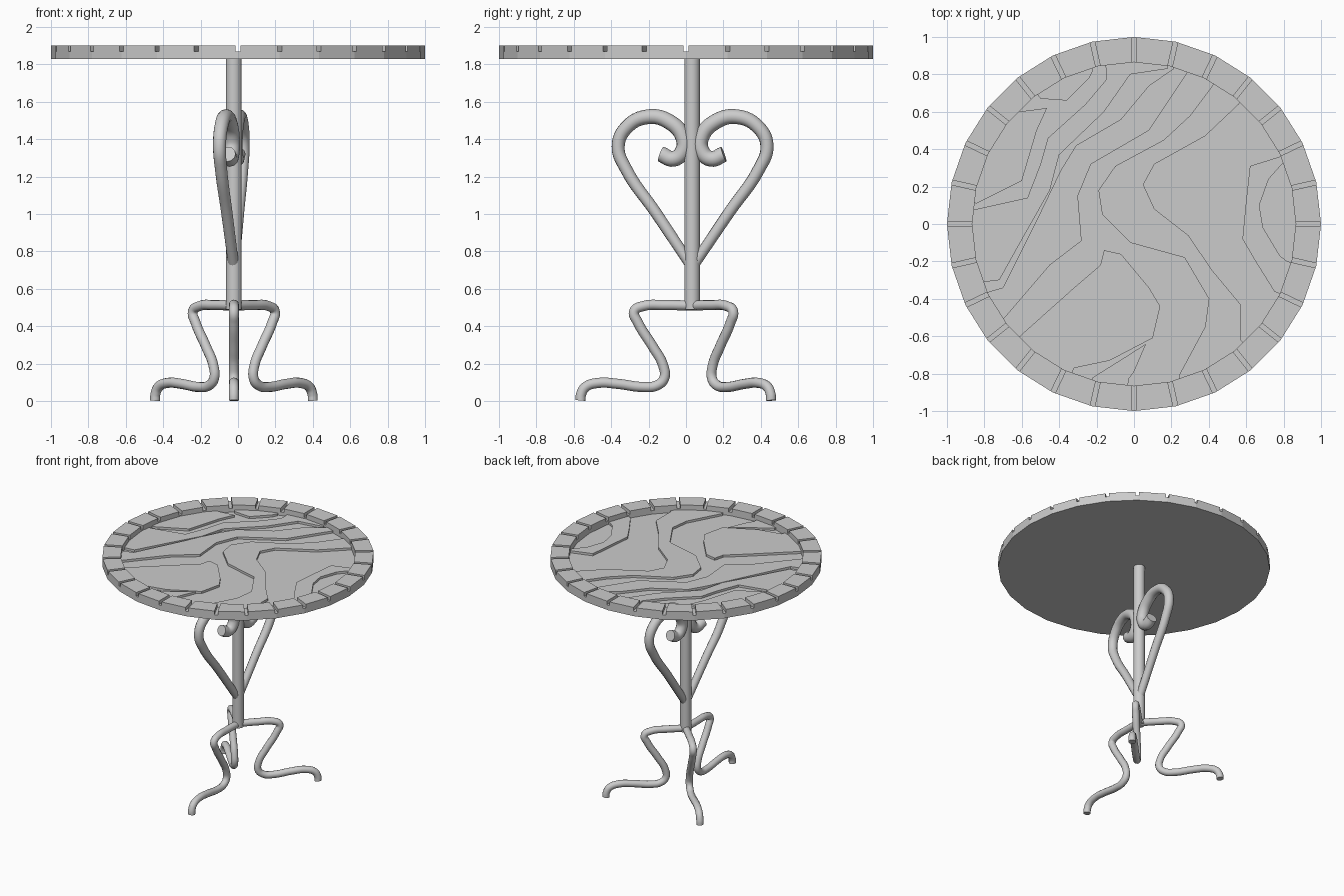
import bpy, bmesh, math
from mathutils import Vector

if "Cube" in bpy.data.objects:
    bpy.data.objects.remove(bpy.data.objects["Cube"])

CX, CY = -0.022, 0.033          # pedestal axis


def mesh_object(name, bm):
    bmesh.ops.remove_doubles(bm, verts=bm.verts, dist=1e-5)
    bmesh.ops.recalc_face_normals(bm, faces=bm.faces)
    me = bpy.data.meshes.new(name)
    bm.to_mesh(me)
    bm.free()
    ob = bpy.data.objects.new(name, me)
    bpy.context.collection.objects.link(ob)
    return ob


# Table top: 28-sided tray with a slot cut through the rim at every corner
def table_top(n=28, r_in=0.865, zb=1.83, zf=1.842, zg=1.87, zt=1.90, half=0.0125):
    bm = bmesh.new()

    def face(pts):
        bm.faces.new([bm.verts.new(p) for p in pts])

    def corner(r, k):
        a = 2 * math.pi * k / n
        return Vector((r * math.cos(a), r * math.sin(a), 0))

    def at(p, z):
        return (p.x, p.y, z)

    for k in range(n):
        rows = []
        for r in (1.0, r_in):
            a, b = corner(r, k), corner(r, k + 1)
            t = half / (b - a).length
            rows.append([a, a.lerp(b, t), a.lerp(b, 1 - t), b])
        o, i = rows
        for row, low in ((o, zb), (i, zf)):      # outer and inner walls
            face([at(row[0], low), at(row[3], low), at(row[3], zg), at(row[2], zg),
                  at(row[2], zt), at(row[1], zt), at(row[1], zg), at(row[0], zg)])
        for s, e, z in ((0, 1, zg), (1, 2, zt), (2, 3, zg)):
            face([at(o[s], z), at(o[e], z), at(i[e], z), at(i[s], z)])
        for s in (1, 2):                         # slot sides
            face([at(o[s], zg), at(i[s], zg), at(i[s], zt), at(o[s], zt)])
    face([at(corner(1, k), zb) for k in range(n)])
    face([at(corner(r_in, k), zf) for k in range(n)])
    return mesh_object("table_top", bm)


# Raised wavy bands on the tray floor, their ends tucked under the rim
R_END = 0.91


def extend(c):
    c = [Vector(p) for p in c]
    return [c[0].normalized() * R_END] + c + [c[-1].normalized() * R_END]


def arc(a, b, steps=8):
    t0 = math.atan2(a.y, a.x)
    d = (math.atan2(b.y, b.x) - t0 + math.pi) % (2 * math.pi) - math.pi
    return [Vector((R_END * math.cos(t0 + d * s / steps), R_END * math.sin(t0 + d * s / steps)))
            for s in range(1, steps)]


def band(name, first, second=None, z0=1.835, z1=1.86):
    pts = extend(first)
    if second:
        other = extend(second)[::-1]
        pts = pts + arc(pts[-1], other[0]) + other
    pts = pts + arc(pts[-1], pts[0])
    bm = bmesh.new()
    f = bm.faces.new([bm.verts.new((p.x, p.y, z0)) for p in pts])
    ext = bmesh.ops.extrude_face_region(bm, geom=[f], use_keep_orig=True)
    for v in ext["geom"]:
        if isinstance(v, bmesh.types.BMVert):
            v.co.z = z1
    bmesh.ops.triangulate(bm, faces=[f for f in bm.faces if len(f.verts) > 4])
    return mesh_object(name, bm)


table_top()
band("wave_corner", [(-.84, .11), (-.6, .23), (-.52, .5), (-.465, .62), (-.62, .6)])
band("wave_left",
     [(-.84, .08), (-.57, .14), (-.5, .32), (-.46, .46), (-.26, .64), (-.15, .77), (-.15, .83)],
     [(-.8, -.31), (-.72, -.3), (-.62, -.12), (-.45, .18), (-.4, .37), (-.16, .6), (-.02, .8), (.18, .83)])
band("wave_mid_left",
     [(-.77, -.36), (-.7, -.34), (-.53, 0), (-.39, .29), (-.31, .42), (-.07, .56), (.08, .74), (.21, .83)],
     [(-.69, -.5), (-.45, -.22), (-.28, -.09), (-.3, .15), (-.23, .32), (.08, .5), (.28, .8)])
band("wave_mid_right",
     [(.42, .74), (.3, .58), (.16, .45), (-.1, .31), (-.19, .18), (-.17, .05), (-.02, -.1),
      (.27, -.18), (.4, -.4), (.38, -.55), (.24, -.81)],
     [(.56, .64), (.38, .47), (.11, .32), (.05, .21), (.11, .08), (.29, -.06), (.42, -.25),
      (.57, -.43), (.57, -.62)])
band("wave_bottom",
     [(-.6, -.59), (-.32, -.34), (-.18, -.22), (-.16, -.14), (-.07, -.16), (.08, -.34),
      (.14, -.44), (.1, -.61), (-.13, -.73), (-.32, -.77)])
band("wave_bottom_tip", [(-.22, -.82), (-.06, -.72), (.065, -.64), (0, -.79), (-.03, -.83)])
band("wave_right",
     [(.78, .36), (.62, .31), (.6, .13), (.58, -.08), (.65, -.2), (.75, -.36)],
     [(.8, .33), (.72, .24), (.67, .1), (.69, -.02), (.78, -.17), (.82, -.2)])
band("wave_top_left", [(-.5, .67), (-.36, .66), (-.24, .78), (-.22, .82)])


# Bent round bar in a vertical plane through the pedestal axis
def bar(name, path, angle, r0, r1=None):
    r1 = r1 or r0
    cu = bpy.data.curves.new(name, 'CURVE')
    cu.dimensions = '3D'
    cu.bevel_depth = 1.0
    cu.bevel_resolution = 4
    cu.resolution_u = 6
    cu.use_fill_caps = True
    sp = cu.splines.new('BEZIER')
    sp.bezier_points.add(len(path) - 1)
    a = math.radians(angle)
    for k, (d, z) in enumerate(path):
        p = sp.bezier_points[k]
        p.co = (CX + d * math.cos(a), CY + d * math.sin(a), z)
        p.handle_left_type = p.handle_right_type = 'AUTO'
        p.radius = r0 + (r1 - r0) * min(1, k / (len(path) - 1) * 1.6)
    sp.use_smooth = True
    ob = bpy.data.objects.new(name, cu)
    bpy.context.collection.objects.link(ob)
    return ob


# Pedestal
bpy.ops.mesh.primitive_cylinder_add(vertices=20, radius=0.042, depth=1.345,
                                    location=(CX, CY, 0.49 + 1.345 / 2))
bpy.context.object.name = "pedestal"
bpy.ops.object.shade_smooth_by_angle()

# Three legs
leg = [(0, .51), (.15, .513), (.26, .508), (.31, .48), (.29, .42), (.21, .29), (.155, .19),
       (.15, .12), (.19, .083), (.26, .075), (.4, .092), (.5, .097), (.57, .075), (.594, .035), (.597, .003)]
for name, ang in (("front_leg", -90), ("right_leg", 45), ("left_leg", 135)):
    bar(name, leg, ang, 0.027)

# Two heart-shaped scrolls
scroll = [(.01, .73), (.2, 1.01), (.36, 1.24), (.403, 1.36), (.36, 1.46), (.24, 1.52),
          (.12, 1.49), (.05, 1.41), (.05, 1.34), (.1, 1.295), (.17, 1.32)]
for name, ang in (("front_scroll", 259), ("back_scroll", 83)):
    bar(name, scroll, ang, 0.029, 0.042)
